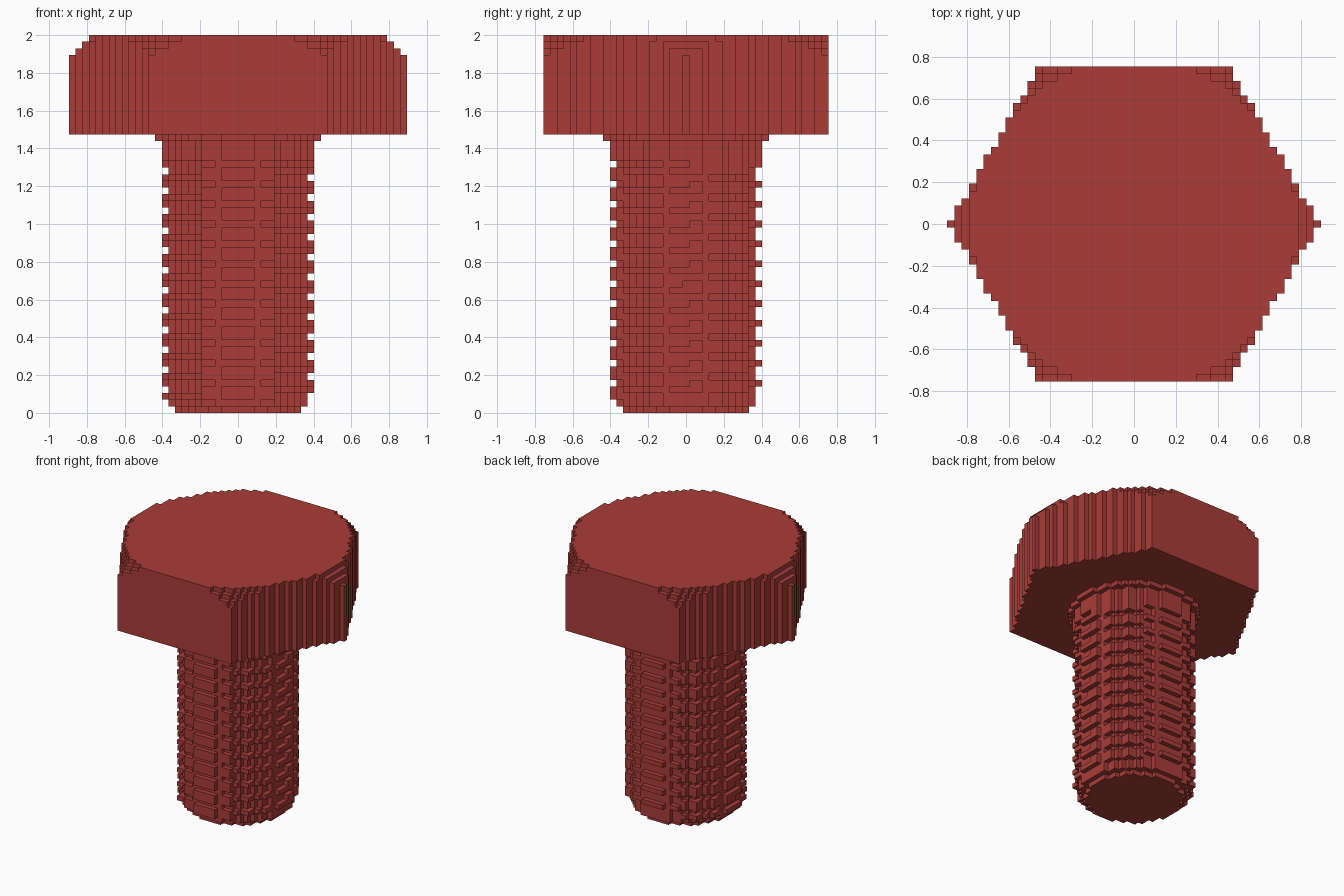
import bpy, bmesh, math

if "Cube" in bpy.data.objects:
    bpy.data.objects.remove(bpy.data.objects["Cube"])

H = 2 / 57            # size of one block; the bolt is 57 blocks tall
HEAD_START = 42       # layer where the hex head begins
PITCH = 3 * H         # thread spacing

red = bpy.data.materials.new("bolt red")
red.diffuse_color = (0.40, 0.046, 0.040, 1)
red.use_nodes = True
red.node_tree.nodes["Principled BSDF"].inputs["Base Color"].default_value = red.diffuse_color


def in_head(i, j, k):
    # hexagon with points on x, flats on y, and a conical top chamfer
    if abs(j) > min(21, round(math.sqrt(3) * (25 - abs(i)))) or abs(i) > 25:
        return False
    return math.hypot(i, j) * H < 0.79 + 0.035 * (56 - k)


def in_shank(i, j, k):
    x, y, z = i * H, j * H, (k + 0.5) * H
    if k == 0:                      # chamfered tip
        radius = 0.33
    elif k == HEAD_START - 1:       # collar under the head
        radius = 0.43
    elif k >= 38:                   # plain neck
        radius = 0.398
    else:                           # helical thread
        turn = (z / PITCH - math.atan2(y, x) / math.tau) % 1
        radius = 0.398 if turn < 0.5 and k > 1 else 0.368
    return math.hypot(x, y) < radius


def solid(i, j, k):
    if k < 0 or k > 56:
        return False
    return in_head(i, j, k) if k >= HEAD_START else in_shank(i, j, k)


DIRS = [(1, 0, 0), (-1, 0, 0), (0, 1, 0), (0, -1, 0), (0, 0, 1), (0, 0, -1)]


def build(name, layers):
    # make the outside faces of all blocks in the given layers
    bm = bmesh.new()
    verts = {}

    def vert(p):
        if p not in verts:
            verts[p] = bm.verts.new((p[0] * H / 2, p[1] * H / 2, p[2] * H / 2))
        return verts[p]

    for k in layers:
        for i in range(-25, 26):
            for j in range(-21, 22):
                if not solid(i, j, k):
                    continue
                for d in DIRS:
                    if solid(i + d[0], j + d[1], k + d[2]):
                        continue
                    a = [n for n in range(3) if d[n]][0]
                    b, c = (a + 1) % 3, (a + 2) % 3
                    corners = []
                    for s, t in ((-1, -1), (1, -1), (1, 1), (-1, 1)):
                        p = [2 * i, 2 * j, 2 * k + 1]
                        p[a] += d[a]
                        p[b] += s * d[a]
                        p[c] += t
                        corners.append(vert(tuple(p)))
                    bm.faces.new(corners)
    # merge flat areas into larger faces
    bmesh.ops.dissolve_limit(bm, angle_limit=0.01, verts=bm.verts[:], edges=bm.edges[:])
    bmesh.ops.triangulate(bm, faces=[f for f in bm.faces if len(f.verts) > 4])
    mesh = bpy.data.meshes.new(name)
    bm.to_mesh(mesh)
    bm.free()
    mesh.materials.append(red)
    obj = bpy.data.objects.new(name, mesh)
    bpy.context.collection.objects.link(obj)


build("threaded_shank", range(0, HEAD_START))
build("hex_head", range(HEAD_START, 57))
